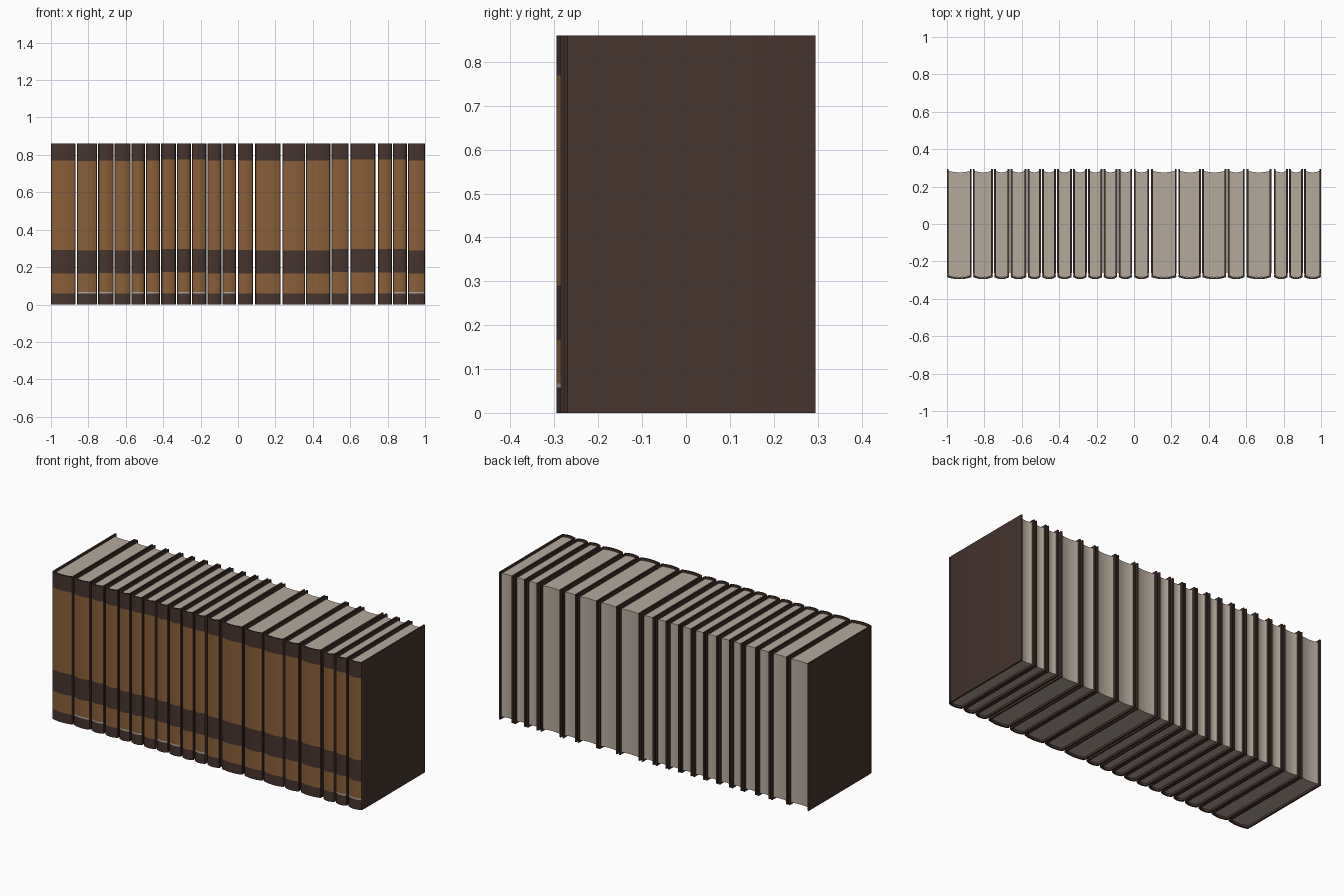
import bpy, bmesh, math, random

if "Cube" in bpy.data.objects:
    bpy.data.objects.remove(bpy.data.objects["Cube"])

random.seed(4)


def material(name, rgb):
    m = bpy.data.materials.new(name)
    m.diffuse_color = (*rgb, 1)
    m.use_nodes = True
    m.node_tree.nodes["Principled BSDF"].inputs["Base Color"].default_value = m.diffuse_color
    return m


DARK = material("dark brown leather", (0.060, 0.034, 0.027))
TAN = material("tan leather", (0.25, 0.113, 0.040))
PAPER = material("paper", (0.46, 0.40, 0.335))
PALE = material("pale worn line", (0.42, 0.37, 0.31))

HEIGHT, BACK, FRONT, BOARD = 0.86, 0.295, -0.295, 0.009
SHOULDER = -0.285     # where the rounded spine meets the boards


def extrude_profile(name, points, levels, materials, rule=None):
    """Closed xy profile extruded through z levels; rule(centre, normal) picks the material."""
    bm = bmesh.new()
    rings = [[bm.verts.new((x, y, z)) for x, y in points] for z in levels]
    n = len(points)
    for a, b in zip(rings, rings[1:]):
        for i in range(n):
            j = (i + 1) % n
            bm.faces.new((a[i], a[j], b[j], b[i]))
    caps = [bm.faces.new(rings[0][::-1]), bm.faces.new(rings[-1])]
    bmesh.ops.recalc_face_normals(bm, faces=bm.faces)
    if rule:
        for f in bm.faces:
            if f not in caps:
                f.material_index = rule(f.calc_center_median(), f.normal)
    bmesh.ops.triangulate(bm, faces=caps)
    mesh = bpy.data.meshes.new(name)
    bm.to_mesh(mesh)
    bm.free()
    for m in materials:
        mesh.materials.append(m)
    ob = bpy.data.objects.new(name, mesh)
    bpy.context.collection.objects.link(ob)
    bpy.context.view_layer.objects.active = ob
    ob.select_set(True)
    bpy.ops.object.shade_smooth_by_angle(angle=math.radians(30))
    ob.select_set(False)


def arc(x0, x1, y, bulge, steps=10):
    """Shallow curve from x0 to x1, bulging in y at the middle."""
    pts = []
    for i in range(steps + 1):
        t = i / steps
        pts.append((x0 + (x1 - x0) * t, y + bulge * (1 - (2 * t - 1) ** 2)))
    return pts


def make_book(number, x0, x1, worn):
    # Cover: two boards with a hinge groove, joined by a rounded spine
    g = 0.003
    left = [(x0, BACK), (x0, -0.262), (x0 + g, -0.270), (x0, -0.278)]
    right = [(x0 + x1 - x, y) for x, y in reversed(left)]
    spine = arc(x0 + 0.003, x1 - 0.003, SHOULDER, FRONT - SHOULDER)
    a, b = x0 + BOARD, x1 - BOARD
    inner = [(b, BACK), (b, SHOULDER + BOARD)]
    inner += arc(b, a, SHOULDER + BOARD, FRONT - SHOULDER)[1:-1]
    inner += [(a, SHOULDER + BOARD), (a, BACK)]
    # Spine bands, slightly different on every book
    d = random.uniform(-0.005, 0.005)
    levels = [0, 0.058, 0.067, 0.169 + d, 0.293 + d, 0.772 + d, HEIGHT]

    def colour(c, n):
        if c.y > SHOULDER + 0.002 or n.y > -0.3:
            return 0
        if levels[1] < c.z < levels[2]:
            return 2 if worn else 1
        tan = levels[2] < c.z < levels[3] or levels[4] < c.z < levels[5]
        return 1 if tan else 0

    extrude_profile(f"book_cover_{number}", left + spine + right + inner,
                    levels, (DARK, TAN, PALE), colour)

    # Page block with a hollow fore edge
    pages = arc(a - 0.001, b + 0.001, SHOULDER + BOARD + 0.001, FRONT - SHOULDER)
    pages += arc(b + 0.001, a - 0.001, 0.284, -0.008)
    extrude_profile(f"book_pages_{number}", pages, (0.012, HEIGHT - 0.012), (PAPER,))


# Row of books: boundaries between neighbours along x
edges = [-1.0, -0.864, -0.751, -0.663, -0.572, -0.495, -0.414, -0.329, -0.249,
         -0.166, -0.086, -0.005, 0.086, 0.232, 0.361, 0.497, 0.597, 0.741,
         0.826, 0.906, 1.0]
wide_gaps = {0.086: 0.006, 0.232: 0.005, 0.741: 0.007, 0.597: 0.005, -0.005: 0.005}
for i, (e0, e1) in enumerate(zip(edges, edges[1:])):
    start = e0 if i == 0 else e0 + wide_gaps.get(e0, 0.0035)
    end = e1 if i == 19 else e1 - wide_gaps.get(e1, 0.0035)
    make_book(i + 1, start, end, i in (1, 2, 4, 5, 7, 8, 10, 18, 19))
